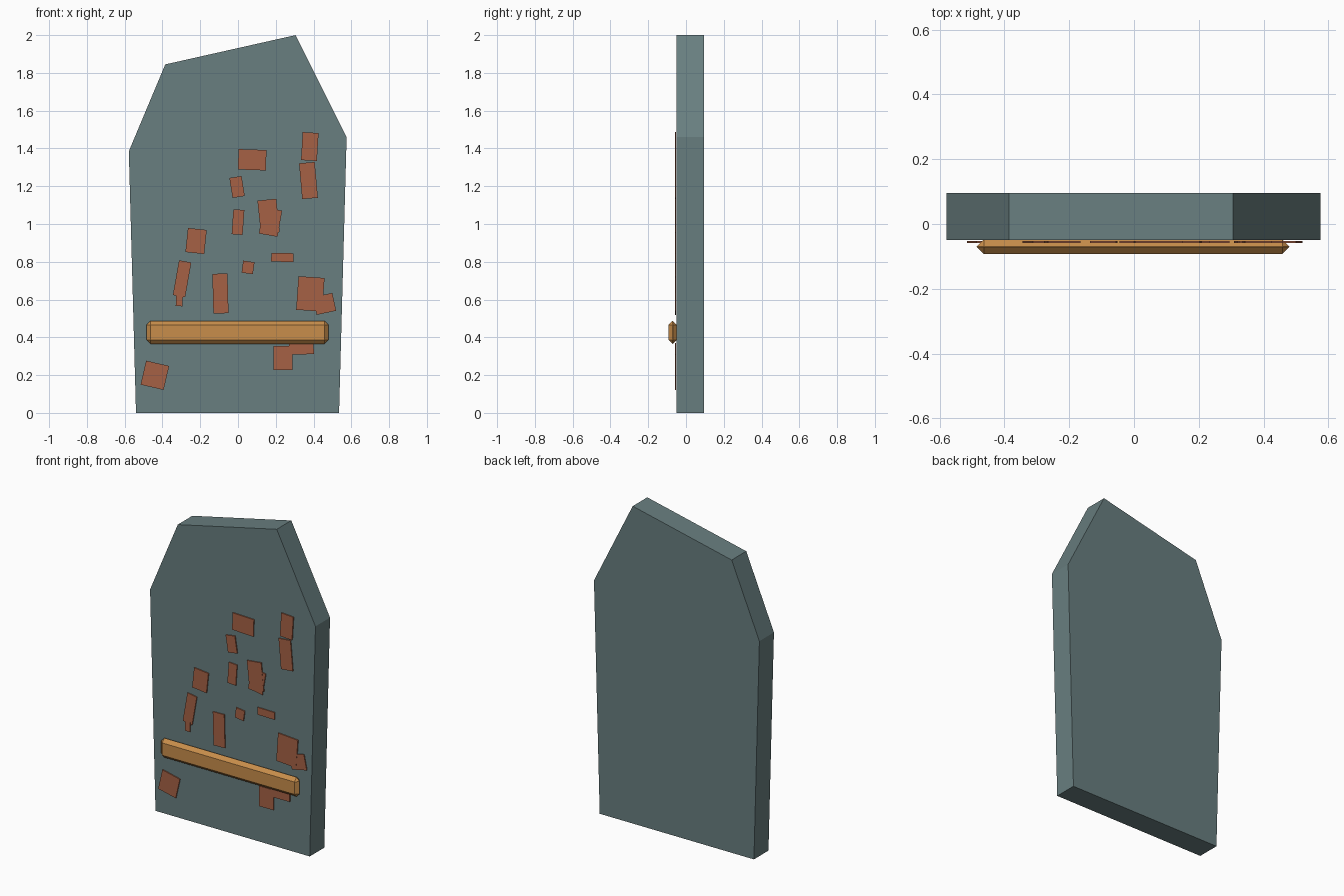
import bpy, bmesh
from math import radians
from mathutils import Matrix

if "Cube" in bpy.data.objects:
    bpy.data.objects.remove(bpy.data.objects["Cube"])


def material(name, rgb):
    m = bpy.data.materials.new(name)
    m.diffuse_color = (*rgb, 1)
    m.use_nodes = True
    m.node_tree.nodes["Principled BSDF"].inputs["Base Color"].default_value = m.diffuse_color
    return m


def finish(name, bm, mat):
    bmesh.ops.recalc_face_normals(bm, faces=bm.faces[:])
    me = bpy.data.meshes.new(name)
    bm.to_mesh(me)
    bm.free()
    me.materials.append(mat)
    ob = bpy.data.objects.new(name, me)
    bpy.context.collection.objects.link(ob)
    return ob


def box(name, center, size, mat, angle=0):
    # positive angle turns counter-clockwise as seen from the front
    bm = bmesh.new()
    bmesh.ops.create_cube(bm, size=1, matrix=Matrix.Diagonal((*size, 1)))
    ob = finish(name, bm, mat)
    ob.location = center
    ob.rotation_euler.y = -radians(angle)
    return ob


stone = material("weathered_stone", (0.14, 0.21, 0.215))
rust = material("rust", (0.38, 0.12, 0.06))
ochre = material("ochre", (0.58, 0.27, 0.07))

FRONT, BACK = -0.05, 0.095

# Stone slab: broken-top outline extruded to its thickness
outline = [(-0.54, 0), (0.535, 0), (0.575, 1.46),
           (0.305, 2.0), (-0.385, 1.845), (-0.578, 1.385)]
bm = bmesh.new()
face = bm.faces.new([bm.verts.new((x, FRONT, z)) for x, z in outline])
ext = bmesh.ops.extrude_face_region(bm, geom=[face])
bmesh.ops.translate(bm, vec=(0, BACK - FRONT, 0),
                    verts=[v for v in ext["geom"] if isinstance(v, bmesh.types.BMVert)])
finish("slab", bm, stone)

# Chamfered cross bar
bar = box("cross_bar", (-0.003, -0.0705, 0.426), (0.965, 0.045, 0.122), ochre)
bev = bar.modifiers.new("chamfer", "BEVEL")
bev.width = 0.022
bev.segments = 1

# Thin rust patches: x, z, width, height, angle
patches = [
    (0.075, 1.34, 0.148, 0.108, -2),
    (0.38, 1.41, 0.084, 0.148, -3.5),
    (0.373, 1.23, 0.083, 0.19, 5),
    (-0.005, 1.196, 0.065, 0.107, 9),
    (0.0, 1.01, 0.058, 0.132, -4),
    (0.162, 1.04, 0.1, 0.178, 6),
    (0.172, 1.01, 0.1, 0.14, -10),
    (-0.222, 0.91, 0.1, 0.128, -6),
    (-0.296, 0.71, 0.066, 0.187, -10),
    (-0.31, 0.61, 0.035, 0.09, -3),
    (-0.093, 0.632, 0.08, 0.21, 1.5),
    (0.053, 0.77, 0.06, 0.064, -8),
    (0.235, 0.823, 0.118, 0.046, -1),
    (0.383, 0.63, 0.138, 0.178, -4),
    (0.458, 0.577, 0.105, 0.096, 12),
    (-0.44, 0.199, 0.125, 0.13, -13),
    (0.238, 0.291, 0.1, 0.127, 0),
    (0.336, 0.34, 0.13, 0.06, 1),
]
for i, (x, z, w, h, a) in enumerate(patches):
    depth = 0.006 + 0.001 * (i % 2)  # keeps overlapping patches apart
    box(f"rust_patch_{i + 1}", (x, FRONT - 0.002 - depth / 2, z), (w, depth, h), rust, a)
